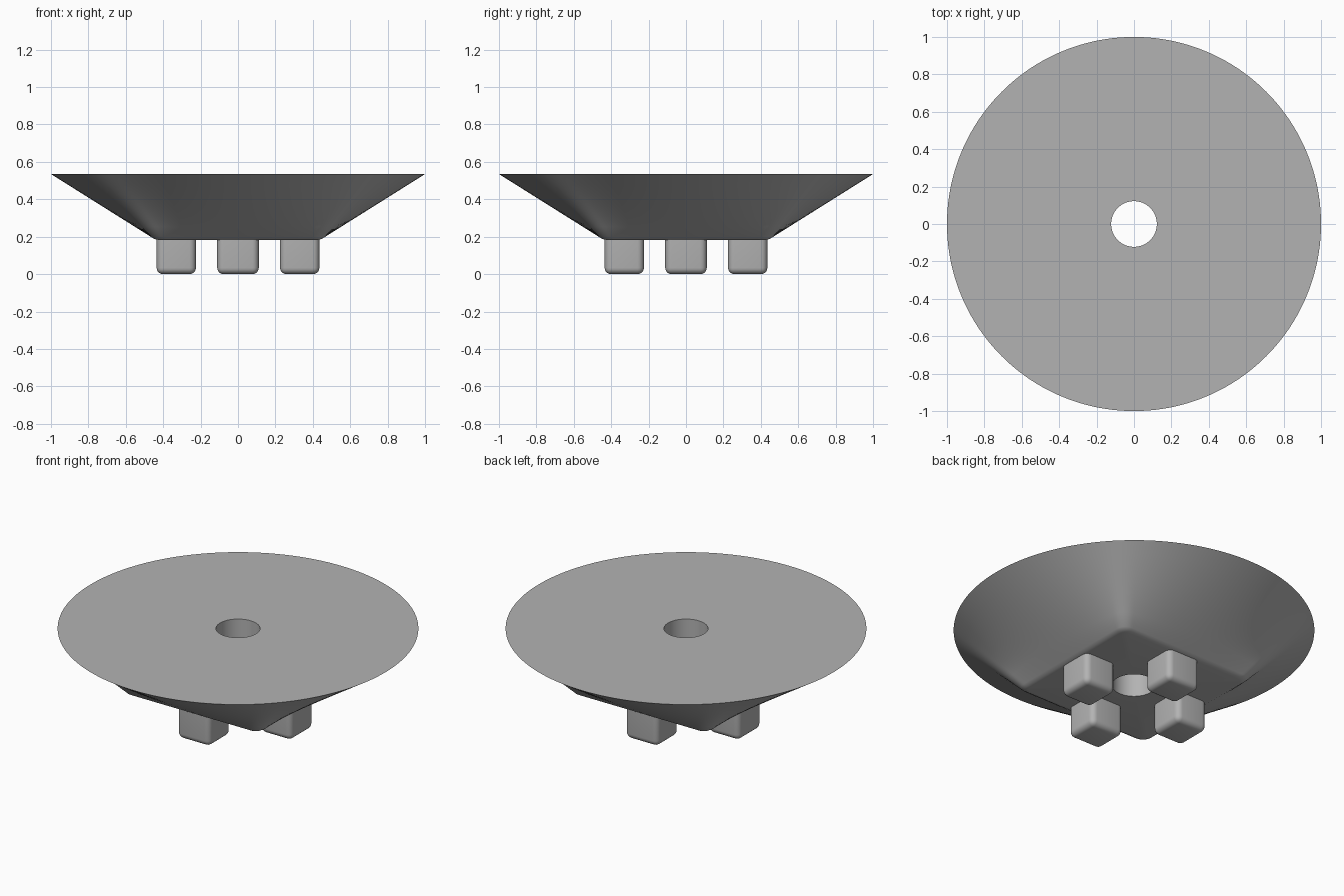
import bpy, bmesh, math
from mathutils import Matrix, Vector

cube = bpy.data.objects.get("Cube")
if cube:
    bpy.data.objects.remove(cube, do_unlink=True)

STEPS = 32                # points per eighth of a ring
COUNT = STEPS * 8
TOP, BASE = 0.535, 0.183
HOLE = 0.122

grey = bpy.data.materials.new("plain grey")
grey.use_nodes = True
grey.diffuse_color = (0.45, 0.45, 0.45, 1)
grey.node_tree.nodes["Principled BSDF"].inputs["Base Color"].default_value = grey.diffuse_color


def add_object(name, bm):
    mesh = bpy.data.meshes.new(name)
    bmesh.ops.recalc_face_normals(bm, faces=bm.faces)
    bm.to_mesh(mesh)
    bm.free()
    mesh.materials.append(grey)
    obj = bpy.data.objects.new(name, mesh)
    bpy.context.collection.objects.link(obj)
    return obj


def smooth(obj, degrees):
    bpy.ops.object.select_all(action='DESELECT')
    obj.select_set(True)
    bpy.context.view_layer.objects.active = obj
    bpy.ops.object.shade_smooth_by_angle(angle=math.radians(degrees))


def circle(radius, z):
    return [Vector((radius * math.cos(a), radius * math.sin(a), z))
            for a in (math.tau * i / COUNT for i in range(COUNT))]


def rounded_square(half, corner, z):
    """Ring spaced evenly along a rounded square, starting mid-side."""
    straight = half - corner
    length = straight + corner * math.pi / 4
    ring = []
    for i in range(COUNT):
        side, step = divmod(i + STEPS, 2 * STEPS)
        t = (step - STEPS) / STEPS
        d = abs(t) * length
        if d <= straight:
            x, y = half, d
        else:
            a = (d - straight) / corner
            x, y = straight + corner * math.cos(a), straight + corner * math.sin(a)
        p = Vector((x, math.copysign(y, t), z))
        ring.append(Matrix.Rotation(side * math.pi / 2, 3, 'Z') @ p)
    return ring


# Dish: rounded square base lofted to a round top, with a through hole
shoulder = rounded_square(0.462, 0.06, 0.197)
rim = circle(1, TOP)
rings = [circle(HOLE, BASE),
         rounded_square(0.425, 0.03, BASE),
         rounded_square(0.445, 0.045, 0.187)]
LOFT = 6
for k in range(LOFT + 1):
    rings.append([a.lerp(b, k / LOFT) for a, b in zip(shoulder, rim)])
rings.append(circle(HOLE, TOP))

bm = bmesh.new()
loops = [[bm.verts.new(p) for p in ring] for ring in rings]
for lower, upper in zip(loops, loops[1:] + loops[:1]):
    for i in range(COUNT):
        j = (i + 1) % COUNT
        bm.faces.new((lower[i], lower[j], upper[j], upper[i]))
smooth(add_object("dish", bm), 40)

# Four rounded feet, one under the middle of each side
for k, side in enumerate(("left", "back", "right", "front")):
    bm = bmesh.new()
    bmesh.ops.create_cube(bm, size=1, matrix=Matrix.Translation((0.33, 0, 0.12))
                          @ Matrix.Diagonal((0.21, 0.222, 0.24, 1)))
    edges = [e for e in bm.edges if min(v.co.z for v in e.verts) < 0.1]
    bmesh.ops.bevel(bm, geom=edges, offset=0.034, segments=5, profile=0.5, affect='EDGES')
    bmesh.ops.rotate(bm, verts=bm.verts, matrix=Matrix.Rotation(k * math.pi / 2, 3, 'Z'))
    smooth(add_object(side + "_foot", bm), 40)
